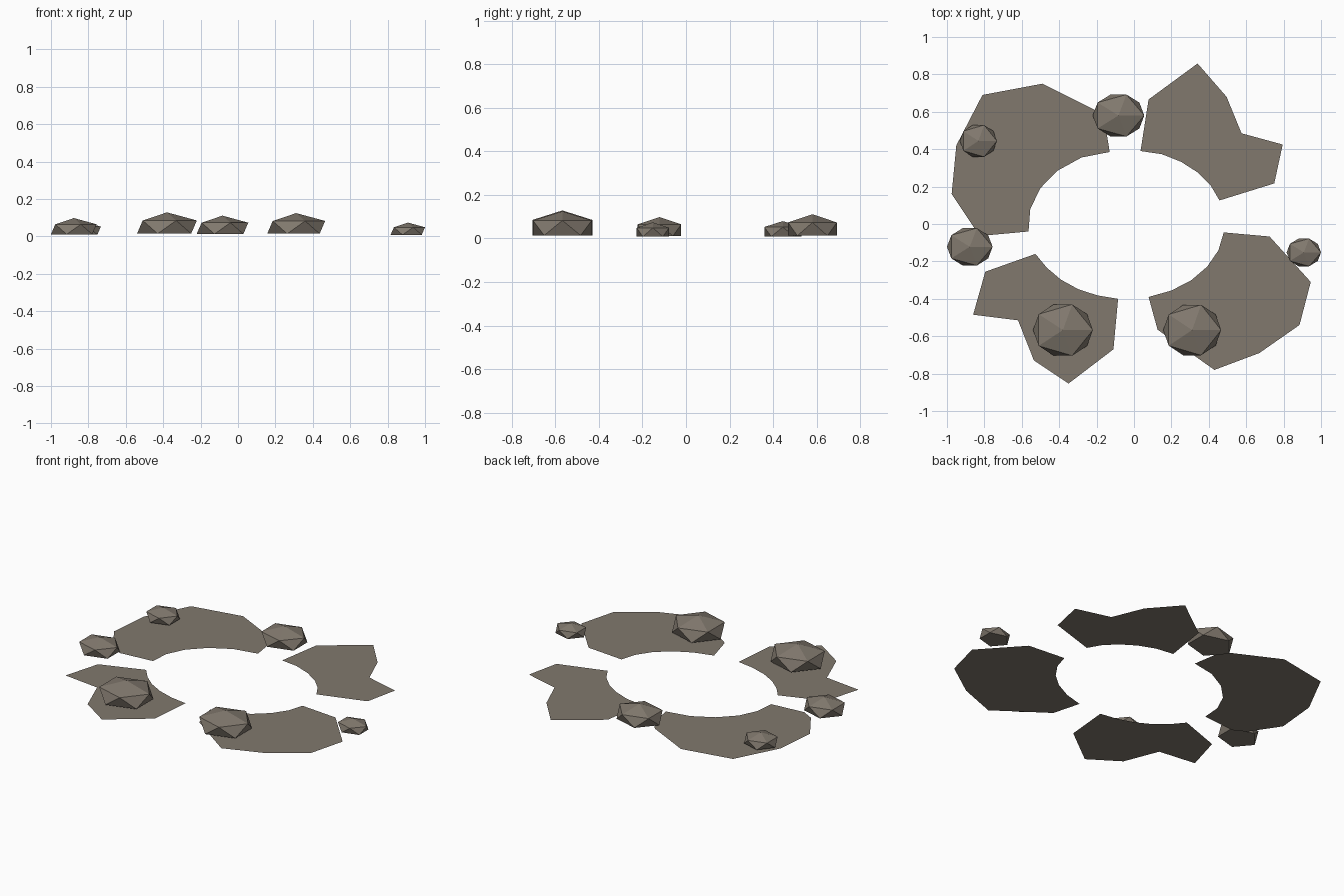
import bpy
import bmesh
from math import atan2, cos, sin, pi

cube = bpy.data.objects.get("Cube")
if cube:
    bpy.data.objects.remove(cube, do_unlink=True)

stone = bpy.data.materials.new("warm grey stone")
stone.use_nodes = True
colour = (0.22, 0.19, 0.155, 1)
stone.diffuse_color = colour
stone.node_tree.nodes["Principled BSDF"].inputs["Base Color"].default_value = colour

# All ground patches surround one elliptical clearing
CENTRE_X, RADIUS_X, RADIUS_Y = -0.04, 0.525, 0.4
ARC_STEPS = 5


def add_object(name, bm):
    mesh = bpy.data.meshes.new(name)
    bm.to_mesh(mesh)
    bm.free()
    mesh.materials.append(stone)
    obj = bpy.data.objects.new(name, mesh)
    bpy.context.collection.objects.link(obj)
    return obj


def clearing_angle(point):
    return atan2(point[1] / RADIUS_Y, (point[0] - CENTRE_X) / RADIUS_X)


def ground_patch(name, outer):
    """Flat patch: a ragged outer edge closed by an arc of the clearing."""
    start, end = clearing_angle(outer[-1]), clearing_angle(outer[0])
    sweep = (end - start + pi) % (2 * pi) - pi
    arc = []
    for i in range(1, ARC_STEPS):
        a = start + sweep * i / ARC_STEPS
        arc.append((CENTRE_X + RADIUS_X * cos(a), RADIUS_Y * sin(a)))
    bm = bmesh.new()
    face = bm.faces.new([bm.verts.new((x, y, 0)) for x, y in outer + arc])
    face.normal_update()
    if face.normal.z < 0:
        face.normal_flip()
    bmesh.ops.triangulate(bm, faces=bm.faces[:])
    return add_object(name, bm)


def rock(name, x, y, half_width, half_depth):
    """Squashed icosahedron with its lowest point pressed flat."""
    bm = bmesh.new()
    bmesh.ops.create_icosphere(bm, subdivisions=1, radius=1)
    widest = max(v.co.x for v in bm.verts)
    deepest = max(v.co.y for v in bm.verts)
    size = half_width / widest
    ring = min(v.co.z for v in bm.verts if v.co.z > -0.9)
    for v in bm.verts:
        v.co.z = max(v.co.z, ring)
        v.co.x = x + v.co.x * size
        v.co.y = y + v.co.y * half_depth / deepest
        v.co.z = size * (0.28 + 0.44 * v.co.z)
    return add_object(name, bm)


# Ground patches
ground_patch("back_right_ground", [
    (-.564, -.04), (-.78, -.06), (-.855, -.02), (-.975, .16), (-.95, .42),
    (-.81, .69), (-.49, .75), (-.21, .61), (-.155, .54), (-.13, .385)])
ground_patch("front_right_ground", [
    (-.527, -.16), (-.795, -.255), (-.86, -.485), (-.62, -.515),
    (-.535, -.73), (-.35, -.853), (-.11, -.67), (-.085, -.4)])
ground_patch("front_left_ground", [
    (.078, -.39), (.126, -.565), (.43, -.78), (.67, -.69),
    (.885, -.54), (.945, -.31), (.725, -.067), (.48, -.045)])
ground_patch("back_left_ground", [
    (.457, .126), (.75, .217), (.795, .425), (.575, .485),
    (.495, .68), (.34, .858), (.078, .666), (.035, .39)])

# Rocks: centre, half width, half depth
rock("front_right_rock", -.38, -.567, .16, .137)
rock("front_left_rock", .311, -.567, .155, .135)
rock("back_rock", -.083, .58, .138, .112)
rock("right_rock", -.878, -.122, .122, .1)
rock("back_right_rock", -.832, .444, .099, .085)
rock("left_rock", .908, -.152, .092, .074)
